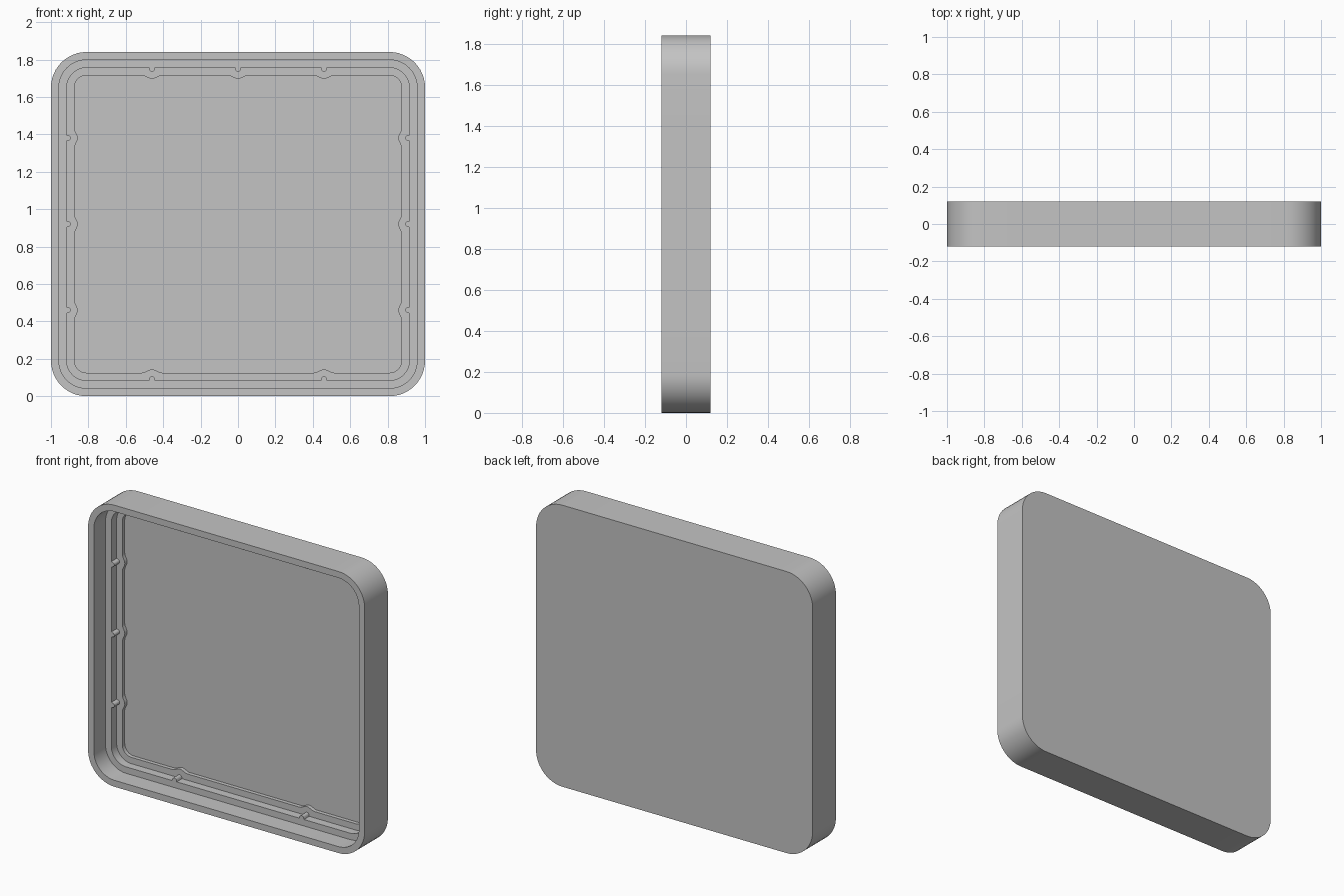
import bpy, bmesh, math

cube = bpy.data.objects.get("Cube")
if cube:
    bpy.data.objects.remove(cube, do_unlink=True)

HALF_W, HALF_H, RADIUS = 1.0, 0.92, 0.19
FRONT, BACK, LEDGE, LIP, FLOOR = -0.12, 0.12, 0.0, 0.055, 0.08
SPACING = 0.46
CORNER_STEPS, BUMP_STEPS = 12, 12

grey = bpy.data.materials.new("plain grey")
grey.use_nodes = True
colour = (0.55, 0.55, 0.55, 1)
grey.diffuse_color = colour
grey.node_tree.nodes["Principled BSDF"].inputs["Base Color"].default_value = colour


def flat(s):
    return 0.0


def half_round(s):
    return math.sqrt(max(0.0, 1 - s * s))


def bell(s):
    return (1 + math.cos(math.pi * s)) / 2


def outline(inset, shape=flat, width=0.02, height=0.0):
    """Rounded rectangle, with bumps growing inward from its sides."""
    w, h, r = HALF_W - inset, HALF_H - inset, RADIUS - inset
    points = []
    for side in range(4):                       # right, top, left, bottom
        angle = side * math.pi / 2
        nx, nz = round(math.cos(angle)), round(math.sin(angle))
        reach = w if nx else h
        places = (-SPACING, SPACING) if side == 3 else (-SPACING, 0, SPACING)
        for place in places:
            for i in range(BUMP_STEPS + 1):
                s = 2 * i / BUMP_STEPS - 1
                along, out = place + s * width, reach - height * shape(s)
                points.append((nx * out - nz * along, nz * out + nx * along))
        # corner that follows this side
        cx = (w - r) * (nx - nz)
        cz = (h - r) * (nx + nz)
        for i in range(CORNER_STEPS + 1):
            a = angle + math.pi / 2 * i / CORNER_STEPS
            points.append((cx + r * math.cos(a), cz + r * math.sin(a)))
    return points


# Outlines from the back, round the rim and down the steps to the floor
outer = outline(0)
rim = outline(0.042)
pins = outline(0.084, half_round, 0.017, 0.022)
lip = outline(0.125, bell, 0.055, 0.018)
stages = [(outer, BACK), (outer, FRONT), (rim, FRONT), (rim, LEDGE),
          (pins, LEDGE), (pins, LIP), (lip, LIP), (lip, FLOOR)]

bm = bmesh.new()
loops = [[bm.verts.new((x, y, z + HALF_H)) for x, z in shape]
         for shape, y in stages]
for a, b in zip(loops, loops[1:]):
    for i in range(len(a)):
        j = (i + 1) % len(a)
        bm.faces.new((a[i], a[j], b[j], b[i]))
bm.faces.new(loops[0])
bm.faces.new(loops[-1])
bmesh.ops.recalc_face_normals(bm, faces=bm.faces)

mesh = bpy.data.meshes.new("stepped_lid")
bm.to_mesh(mesh)
bm.free()
mesh.materials.append(grey)
lid = bpy.data.objects.new("stepped_lid", mesh)
bpy.context.collection.objects.link(lid)
bpy.context.view_layer.objects.active = lid
lid.select_set(True)
bpy.ops.object.shade_smooth_by_angle(angle=math.radians(35))
